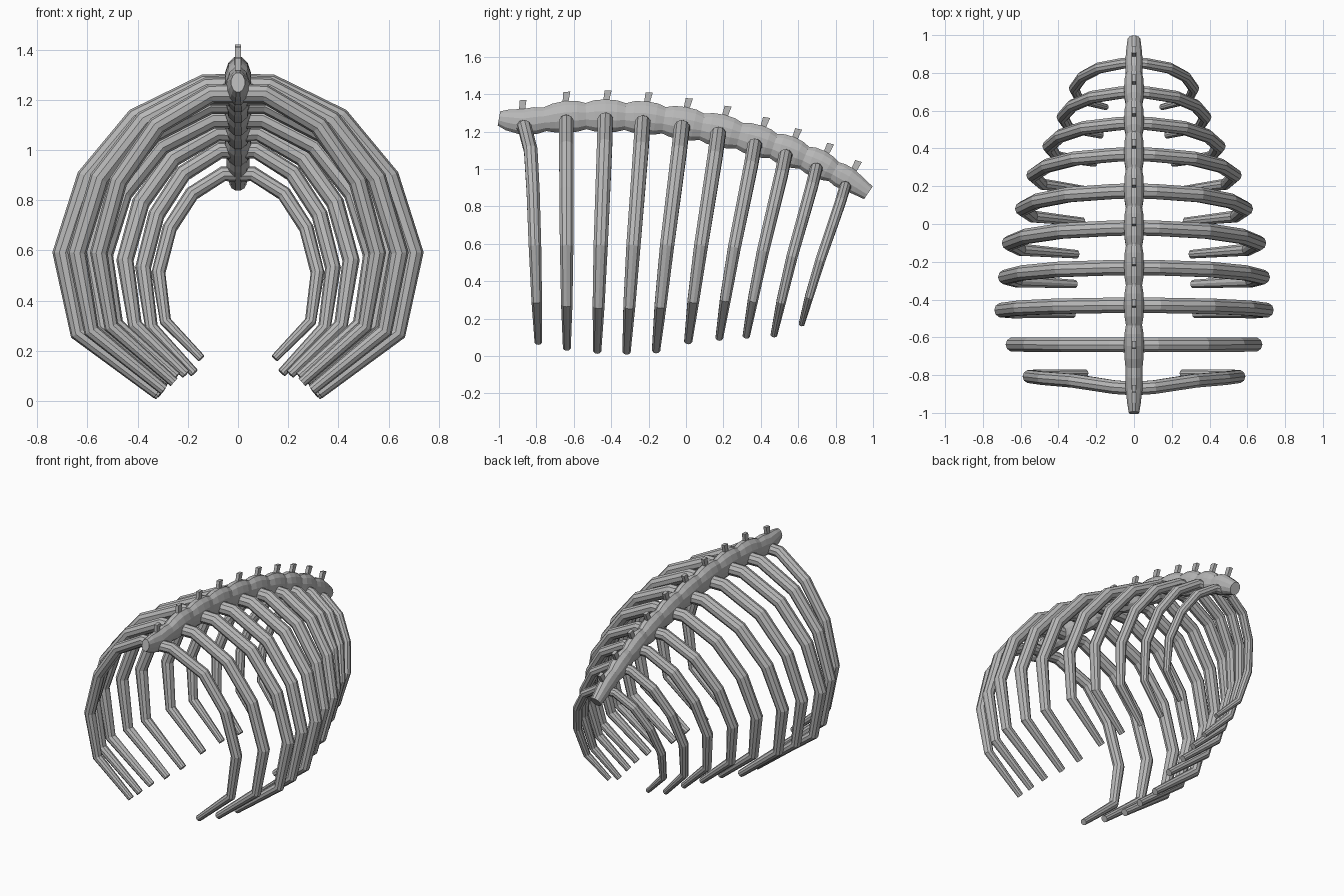
import bpy, bmesh, math
from mathutils import Vector, Matrix

if "Cube" in bpy.data.objects:
    bpy.data.objects.remove(bpy.data.objects["Cube"])

bone = bpy.data.materials.new("bone_grey")
bone.diffuse_color = (0.48, 0.48, 0.48, 1)
bone.use_nodes = True
bone.node_tree.nodes["Principled BSDF"].inputs["Base Color"].default_value = bone.diffuse_color


def finish(bm, name):
    bmesh.ops.recalc_face_normals(bm, faces=bm.faces)
    me = bpy.data.meshes.new(name)
    bm.to_mesh(me)
    bm.free()
    me.materials.append(bone)
    ob = bpy.data.objects.new(name, me)
    bpy.context.scene.collection.objects.link(ob)
    return ob


def tube(name, pts, radii, ref, sides):
    """Capped tube along pts; radii are (along ref, across ref)."""
    bm = bmesh.new()
    pts = [Vector(p) for p in pts]
    ref, rings = Vector(ref), []
    for i, (p, (ra, rb)) in enumerate(zip(pts, radii)):
        a = (p - pts[i - 1]).normalized() if i else Vector()
        b = (pts[i + 1] - p).normalized() if i < len(pts) - 1 else Vector()
        t = (a + b).normalized()
        u = (ref - t * ref.dot(t)).normalized()
        v = t.cross(u)
        ring = []
        for k in range(sides):
            ang = math.tau * (k + 0.5) / sides
            ring.append(bm.verts.new(p + u * ra * math.cos(ang) + v * rb * math.sin(ang)))
        rings.append(ring)
    for r, s in zip(rings, rings[1:]):
        for k in range(sides):
            j = (k + 1) % sides
            bm.faces.new((r[k], r[j], s[j], s[k]))
    bm.faces.new(rings[0])
    bm.faces.new(rings[-1])
    return finish(bm, name)


# Per rib: top y, top z, tip y, tip z, half width, height of widest point, radius
RIBS = [
    (-0.87, 1.225, -0.79, 0.075, 0.59, 0.59, 0.038),
    (-0.64, 1.25, -0.637, 0.045, 0.68, 0.59, 0.041),
    (-0.43, 1.26, -0.475, 0.03, 0.74, 0.59, 0.043),
    (-0.23, 1.245, -0.318, 0.025, 0.72, 0.59, 0.043),
    (-0.02, 1.22, -0.16, 0.032, 0.70, 0.59, 0.043),
    (0.175, 1.185, 0.012, 0.08, 0.63, 0.59, 0.042),
    (0.37, 1.125, 0.178, 0.097, 0.57, 0.58, 0.039),
    (0.535, 1.07, 0.322, 0.107, 0.485, 0.56, 0.037),
    (0.70, 1.0, 0.47, 0.112, 0.41, 0.53, 0.034),
    (0.855, 0.905, 0.618, 0.17, 0.345, 0.51, 0.030),
]
X_FRAC = (0.03, 0.19, 0.58, 0.86, 1, 0.91, 0.46)
Y_FRAC = (0, 0.02, 0.12, 0.32, 0.58, 0.83, 1)
Y_FIRST = (0, 0.08, 0.5, 0.66, 0.78, 0.9, 1)
R_FRAC = (1, 1, 1, 0.97, 0.93, 0.78, 0.54)

# Rib pairs
for n, (y0, top, y1, tip, width, mid, r) in enumerate(RIBS):
    w = width - 0.93 * r
    zs = (top, top, mid + 0.8 * (top - mid), mid + 0.45 * (top - mid),
          mid, tip + 0.43 * (mid - tip), tip)
    ys = [y0 + f * (y1 - y0) for f in (Y_FRAC if n else Y_FIRST)]
    pts = [(f * w, y, z) for f, y, z in zip(X_FRAC, ys, zs)]
    rib = tube(f"rib_pair_{n + 1}", pts, [(r * f, r * f) for f in R_FRAC], (0, 1, 0), 10)
    rib.modifiers.new("Mirror", 'MIRROR').use_mirror_merge = False

# Spine with a swelling at every rib
CENTRES = [(-0.87, 1.25), (-0.64, 1.28), (-0.43, 1.285), (-0.22, 1.275), (-0.015, 1.245),
           (0.185, 1.205), (0.385, 1.15), (0.55, 1.095), (0.715, 1.025), (0.865, 0.945)]
HALF = [0.073, 0.087, 0.09, 0.09, 0.09, 0.09, 0.087, 0.083, 0.078, 0.066]
path, sizes = [(0, -1, 1.27), (0, -0.955, 1.262)], [(0.028, 0.04), (0.036, 0.058)]
for i, (y, z) in enumerate(CENTRES):
    h = HALF[i]
    for s in (-0.28, 0, 0.28, 0.5):
        j = i + 1 if s > 0 else i - 1
        if not 0 <= j < len(CENTRES):
            if s < 0 or s > 0:
                continue
            j = i
        f = abs(s)
        k = 0.82 if f == 0.5 else 1.0 if f == 0 else 0.97
        hh = (h + (HALF[j] - h) * f) * k
        path.append((0, y + (CENTRES[j][0] - y) * f, z + (CENTRES[j][1] - z) * f))
        sizes.append((0.054 * k if 0 < i < 9 else 0.047, hh))
path += [(0, 0.92, 0.91), (0, 0.975, 0.872)]
sizes += [(0.042, 0.054), (0.035, 0.042)]
tube("spine", path, sizes, (1, 0, 0), 12)

# Small leaning spurs on top of the spine
for i, (y, z) in enumerate(CENTRES):
    a, b = CENTRES[max(i - 1, 0)], CENTRES[min(i + 1, 9)]
    slope = math.atan2(b[1] - a[1], b[0] - a[0])
    h = HALF[i] + 0.01
    bm = bmesh.new()
    bmesh.ops.create_cube(bm, size=1, matrix=Matrix.Diagonal((0.022, 0.03, 0.07, 1)))
    for v in bm.verts:
        if v.co.z > 0:
            v.co.y = v.co.y * 1.25 + 0.012
    base = Vector((0, y, z)) + Vector((0, -math.sin(slope), math.cos(slope))) * h
    bm.transform(Matrix.Translation(base) @ Matrix.Rotation(slope * 0.6, 4, 'X'))
    finish(bm, f"spine_spur_{i + 1}")
